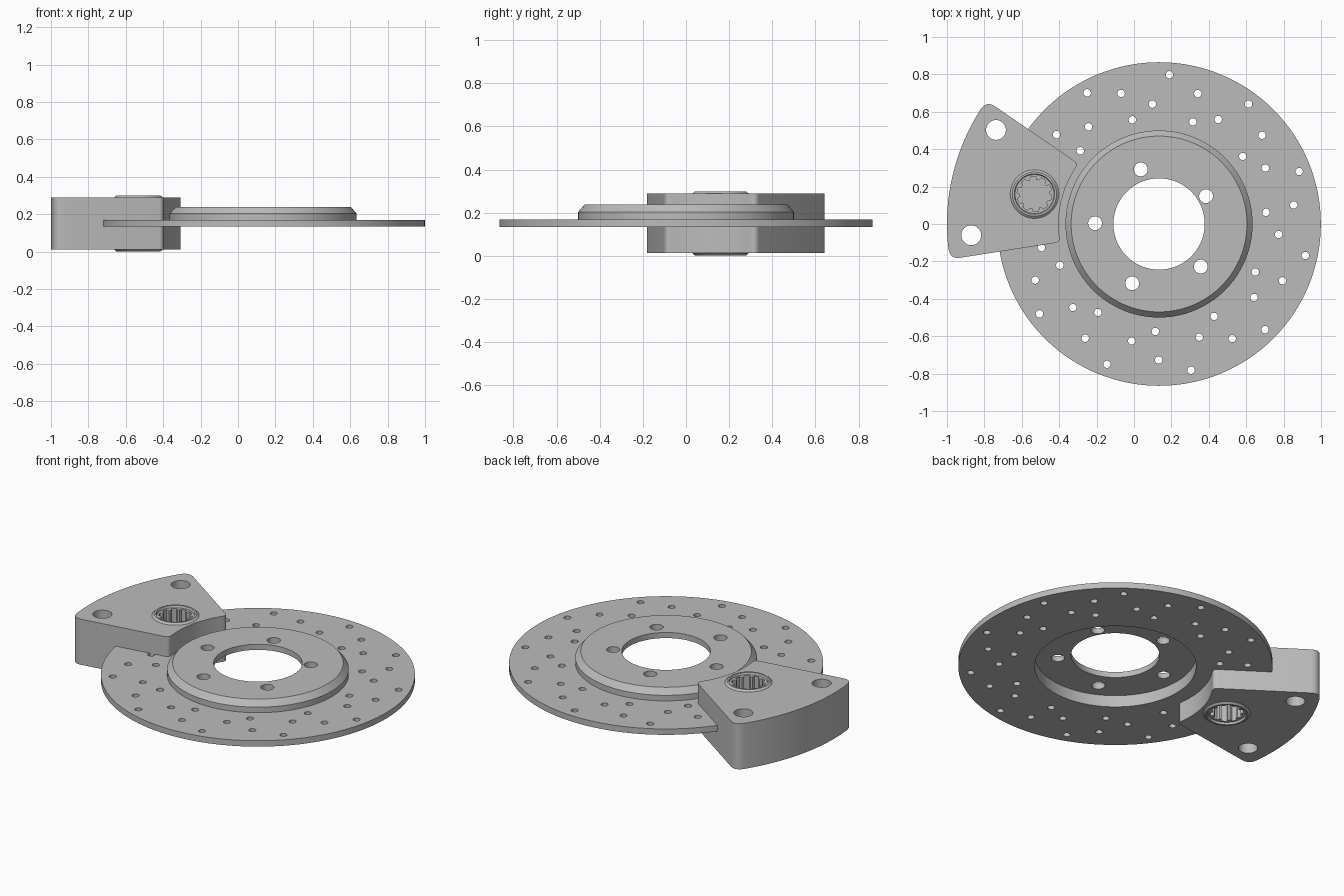
import bpy, bmesh, math
from mathutils import Vector

if "Cube" in bpy.data.objects:
    bpy.data.objects.remove(bpy.data.objects["Cube"])

metal = bpy.data.materials.new("grey_metal")
metal.use_nodes = True
GREY = (0.5, 0.5, 0.5, 1)
metal.diffuse_color = GREY
metal.node_tree.nodes["Principled BSDF"].inputs["Base Color"].default_value = GREY

CENTRE = Vector((0.134, 0))       # rotor axis
PISTON = Vector((-0.532, 0.16))   # piston axis


def polar(r, deg, origin=CENTRE):
    a = math.radians(deg)
    return origin + Vector((r * math.cos(a), r * math.sin(a)))


def make_object(name, bm):
    bmesh.ops.recalc_face_normals(bm, faces=bm.faces)
    mesh = bpy.data.meshes.new(name)
    bm.to_mesh(mesh)
    bm.free()
    mesh.materials.append(metal)
    ob = bpy.data.objects.new(name, mesh)
    bpy.context.collection.objects.link(ob)
    return ob


def lathe(name, rings, origin, count):
    """Closed ring body; each ring is (radius or radius function, height)."""
    bm = bmesh.new()
    loops = []
    for r, z in rings:
        loop = []
        for i in range(count):
            radius = r(i) if callable(r) else r
            loop.append(bm.verts.new((*polar(radius, 360 * i / count, origin), z)))
        loops.append(loop)
    for k, a in enumerate(loops):
        b = loops[(k + 1) % len(loops)]
        for i in range(count):
            j = (i + 1) % count
            bm.faces.new((a[i], a[j], b[j], b[i]))
    return make_object(name, bm)


def prism(bm, points, z0, z1):
    low = [bm.verts.new((p.x, p.y, z0)) for p in points]
    high = [bm.verts.new((p.x, p.y, z1)) for p in points]
    bm.faces.new(low[::-1])
    bm.faces.new(high)
    for i in range(len(points)):
        j = (i + 1) % len(points)
        bm.faces.new((low[i], low[j], high[j], high[i]))


def drill(ob, holes):
    """Cut upright round holes, given as (position, radius, sides)."""
    bm = bmesh.new()
    for pos, r, sides in holes:
        prism(bm, [polar(r, 360 * i / sides, pos) for i in range(sides)], -0.2, 0.6)
    cutter = make_object("hole_cutter", bm)
    cutter.hide_render = True
    mod = ob.modifiers.new("holes", "BOOLEAN")
    mod.operation = "DIFFERENCE"
    mod.solver = "EXACT"
    mod.object = cutter
    dg = bpy.context.evaluated_depsgraph_get()
    cut_mesh = bpy.data.meshes.new_from_object(ob.evaluated_get(dg))
    ob.modifiers.clear()
    ob.data = cut_mesh
    bpy.data.objects.remove(cutter)


# Rotor disc with raised hat, hollow underneath
rotor = lathe("brake_disc", [
    (0.244, 0.204), (0.445, 0.204), (0.445, 0.133), (0.865, 0.133), (0.865, 0.169),
    (0.5, 0.169), (0.5, 0.203), (0.47, 0.238), (0.244, 0.238)], CENTRE, 128)

# Bolt holes and repeating pattern of vent holes
holes = [(polar(0.321, 31.7 + 72 * i, Vector((0.112, -0.02))), 0.037, 24) for i in range(5)]
for i in range(11):
    for r, start in ((0.8, 86), (0.727, 106.2), (0.642, 93.2), (0.575, 104.4)):
        pos = polar(r, start + i * 360 / 11)
        if (pos - PISTON).length > 0.11:
            holes.append((pos, 0.02, 14))
drill(rotor, holes)


# Caliper body: ring sector with rounded corners
def rounded(before, corner, after, steps=6):
    pts = []
    for i in range(steps + 1):
        t = i / steps
        pts.append(before * (1 - t) ** 2 + corner * 2 * t * (1 - t) + after * t * t)
    return pts


def toward(a, b, d):
    return a + (b - a).normalized() * d


OUT, INN = 1.134, 0.537
out_a, out_b = polar(OUT, 144.4), polar(OUT, 189.6)
in_a, in_b = polar(INN, 143.2), polar(INN, 190.4)
outline = rounded(toward(out_a, in_a, 0.055), out_a, polar(OUT, 147.3))
outline += [polar(OUT, 147.3 + 39.4 * i / 24) for i in range(1, 24)]
outline += rounded(polar(OUT, 186.7), out_b, toward(out_b, in_b, 0.055))
outline += rounded(toward(in_b, out_b, 0.03), in_b, polar(INN, 187.2))
outline += [polar(INN, 187.2 - 40.8 * i / 16) for i in range(1, 16)]
outline += rounded(polar(INN, 146.4), in_a, toward(in_a, out_a, 0.03))
bm = bmesh.new()
prism(bm, outline, 0.012, 0.289)
caliper = make_object("caliper_body", bm)
drill(caliper, [(Vector((-0.738, 0.503)), 0.053, 32), (Vector((-0.87, -0.06)), 0.053, 32),
                (PISTON, 0.122, 64)])


# Piston sleeve with inward teeth, open at both ends
def teeth(i):
    return 0.077 if i % 8 in (0, 1, 2) else 0.093


half = [(0.13, 0.13), (0.13, 0.139), (0.118, 0.149), (0.108, 0.149), (0.104, 0.136),
        (teeth, 0.136)]
rings = [(r, 0.15 + h) for r, h in half] + [(r, 0.15 - h) for r, h in reversed(half)]
piston = lathe("piston_sleeve", rings, PISTON, 80)

# Smooth round walls, keep edges sharp
bpy.ops.object.select_all(action="DESELECT")
for ob in (rotor, caliper, piston):
    ob.select_set(True)
bpy.context.view_layer.objects.active = rotor
bpy.ops.object.shade_smooth_by_angle(angle=math.radians(25))
